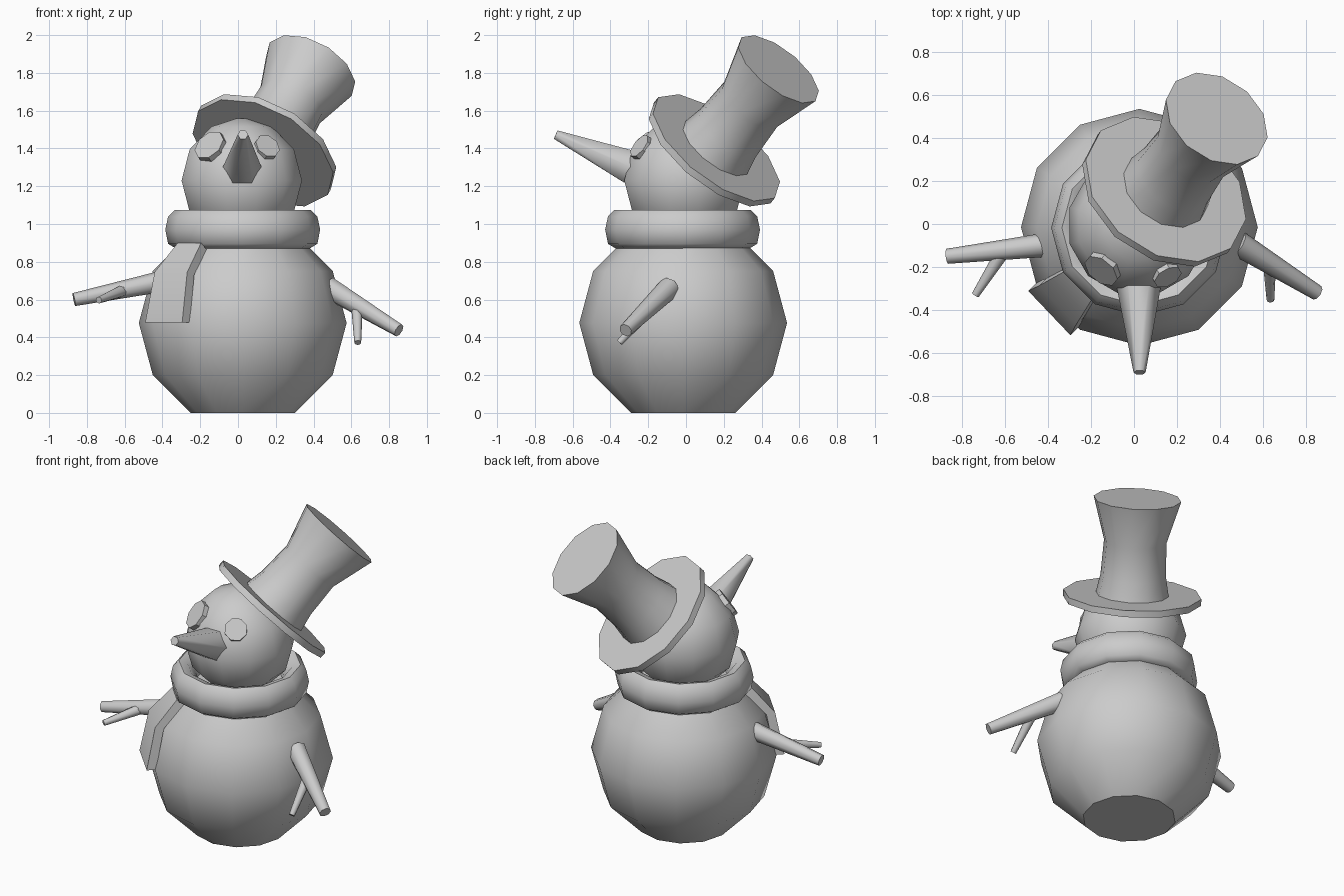
import bpy, bmesh, math
from mathutils import Vector, Matrix

if "Cube" in bpy.data.objects:
    bpy.data.objects.remove(bpy.data.objects["Cube"])

grey = bpy.data.materials.new("plain grey")
grey.diffuse_color = (0.6, 0.6, 0.6, 1)
grey.use_nodes = True
grey.node_tree.nodes["Principled BSDF"].inputs["Base Color"].default_value = grey.diffuse_color


def finish(name, bm, angle=40):
    """Turn a bmesh into a shaded object."""
    bmesh.ops.recalc_face_normals(bm, faces=bm.faces)
    me = bpy.data.meshes.new(name)
    bm.to_mesh(me)
    bm.free()
    me.materials.append(grey)
    ob = bpy.data.objects.new(name, me)
    bpy.context.collection.objects.link(ob)
    bpy.ops.object.select_all(action='DESELECT')
    ob.select_set(True)
    bpy.context.view_layer.objects.active = ob
    bpy.ops.object.shade_smooth_by_angle(angle=math.radians(angle))
    return ob


def lathe(name, profile, centre, axis=(0, 0, 1), sides=12, spin=0, closed=False, angle=40):
    """Revolve (radius, height) points about an axis; cap the ends or close the loop."""
    a = Vector(axis).normalized()
    # first vertex points as far upward as possible (or along +x for a vertical axis)
    u = Vector((0, 0, 1)) - a * a.z
    u = u.normalized() if u.length > 0.01 else Vector((1, 0, 0))
    v = a.cross(u)
    bm = bmesh.new()
    rings = []
    for r, h in profile:
        ring = []
        for i in range(sides):
            t = math.radians(spin) + 2 * math.pi * i / sides
            ring.append(bm.verts.new(Vector(centre) + a * h + (u * math.cos(t) + v * math.sin(t)) * r))
        rings.append(ring)
    pairs = list(zip(rings, rings[1:]))
    if closed:
        pairs.append((rings[-1], rings[0]))
    else:
        bm.faces.new(rings[0])
        bm.faces.new(rings[-1])
    for lo, hi in pairs:
        for i in range(sides):
            j = (i + 1) % sides
            bm.faces.new((lo[i], lo[j], hi[j], hi[i]))
    return finish(name, bm, angle)


def taper(name, start, end, r0, r1, sides=8, spin=0, angle=50):
    """Truncated cone between two points."""
    s, e = Vector(start), Vector(end)
    return lathe(name, [(r0, 0), (r1, (e - s).length)], s, e - s, sides, spin, angle=angle)


def ball(name, r, centre, steps, spin=0):
    """Sphere from latitude steps of 30 degrees; the poles are cut flat."""
    prof = [(r * math.cos(math.radians(d)), r * math.sin(math.radians(d))) for d in steps]
    return lathe(name, prof, centre, spin=spin)


# Body with a flat base, and head
ball("body", 0.55, (0.025, -0.015, 0.476), (-60, -30, 0, 30, 60))
HEAD = Vector((0.02, -0.008, 1.23))
ball("head", 0.33, HEAD, (-60, -30, 0, 30, 60, 85), spin=15)

# Scarf roll
lathe("scarf_ring", [(0.27, 0.885), (0.35, 0.868), (0.395, 0.895), (0.41, 0.97),
                     (0.395, 1.04), (0.36, 1.075), (0.31, 1.06), (0.26, 1.0)],
      (0.025, -0.018, 0), closed=True, angle=60)

# Scarf tail: a bent tapering strip lying on the body (distance, height, half width)
d = math.radians(223.6)
out, side = Vector((math.cos(d), math.sin(d), 0)), Vector((-math.sin(d), math.cos(d), 0))
bm = bmesh.new()
rings = []
for r, z, w, dr, dz in ((0.39, 0.90, 0.09, -0.04, -0.035),
                        (0.525, 0.745, 0.125, -0.052, -0.012),
                        (0.578, 0.478, 0.142, -0.055, 0)):
    c = Vector((0.025, -0.015, z)) + out * r
    t = out * dr + Vector((0, 0, dz))
    rings.append([bm.verts.new(p) for p in
                  (c - side * w, c + side * w, c + side * w + t, c - side * w + t)])
for lo, hi in zip(rings, rings[1:]):
    for i in range(4):
        j = (i + 1) % 4
        bm.faces.new((lo[i], lo[j], hi[j], hi[i]))
bm.faces.new(rings[0])
bm.faces.new(rings[-1])
finish("scarf_tail", bm, 30)

# Eyes: octagonal discs facing out from the head
for name, n, r in (("left_eye", (-0.165, -0.20, 0.18), 0.09),
                   ("right_eye", (0.135, -0.235, 0.18), 0.07)):
    lathe(name, [(r, 0.28), (r, 0.332)], HEAD, n, 8, 22.5)

# Nose
taper("nose", (0.022, -0.29, 1.30), (0.026, -0.69, 1.473), 0.103, 0.028, 6, 30, angle=65)

# Arms, each with a twig
taper("left_arm", (-0.41, -0.097, 0.695), (-0.868, -0.15, 0.60), 0.056, 0.035)
taper("left_twig", (-0.61, -0.13, 0.647), (-0.737, -0.33, 0.597), 0.033, 0.018)
taper("right_arm", (0.48, -0.088, 0.662), (0.852, -0.32, 0.437), 0.06, 0.036)
taper("right_twig", (0.63, -0.19, 0.55), (0.634, -0.352, 0.372), 0.03, 0.018)

# Tilted hat: brim disc and flared crown
AXIS, BRIM = (0.408, 0.567, 0.717), (0.14, 0.15, 1.39)
lathe("hat_brim", [(0.41, -0.02), (0.41, 0.02)], BRIM, AXIS, 12, -9)
lathe("hat_crown", [(0.22, 0), (0.195, 0.13), (0.185, 0.34), (0.26, 0.60)], BRIM, AXIS, 12, -9)
